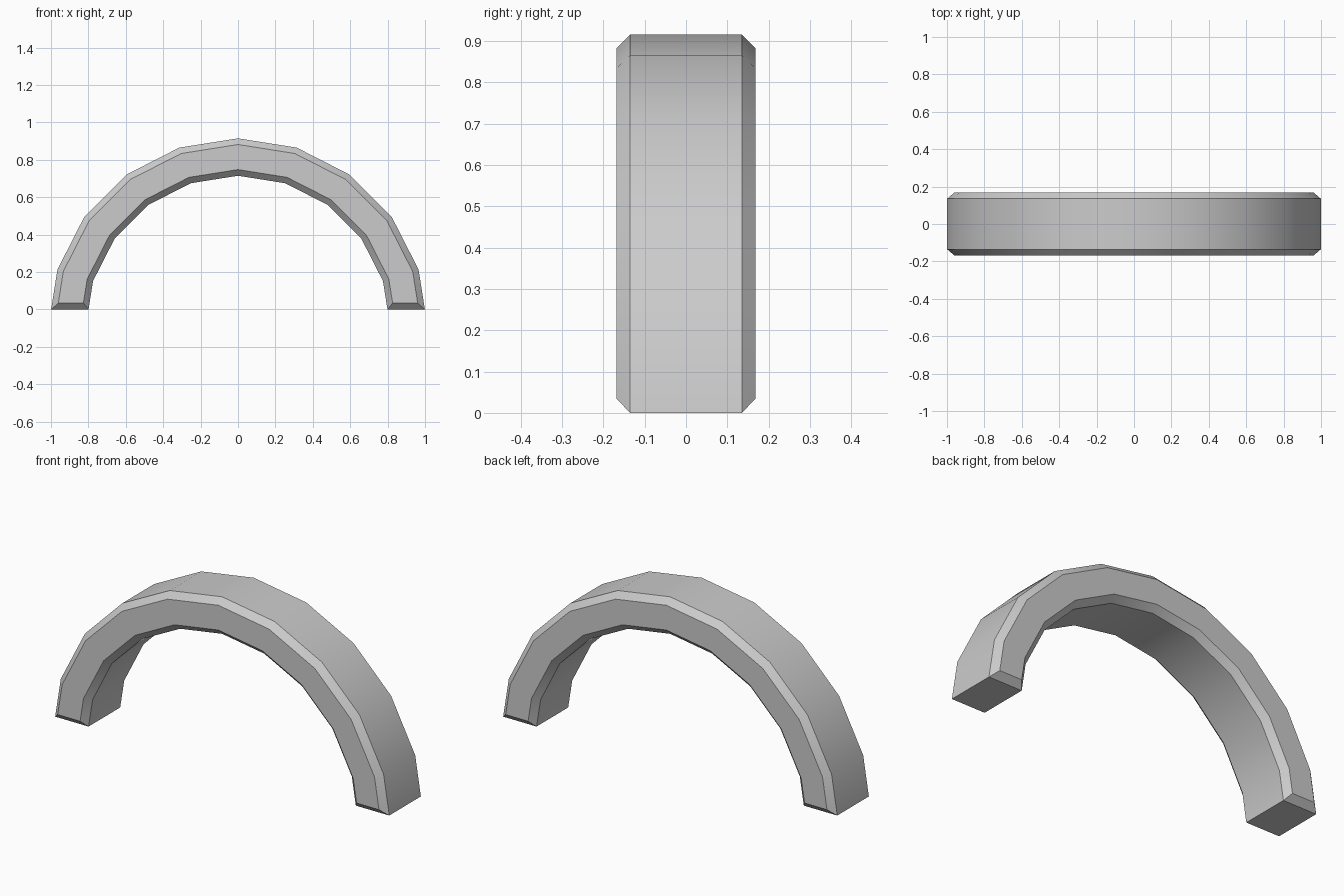
import bpy
import bmesh
from math import cos, sin, pi

if "Cube" in bpy.data.objects:
    bpy.data.objects.remove(bpy.data.objects["Cube"])

CENTRE_Z = -0.1      # the arch is a 20-sided ring, cut off at the floor
SIDES = 10


def ring_profile(radius, floor):
    """Half ring of a 20-sided polygon, cut at height floor."""
    pts = [(radius * cos(pi * i / SIDES), CENTRE_Z + radius * sin(pi * i / SIDES))
           for i in range(SIDES + 1)]
    (x0, z0), (x1, z1) = pts[0], pts[1]
    x = x0 + (x1 - x0) * (floor - z0) / (z1 - z0)
    pts[0], pts[-1] = (x, floor), (-x, floor)
    return pts


# Cross-section corners in order: radius, y, end height (bevelled corners)
section = [
    (1.015, -0.135, 0.0), (1.015, 0.135, 0.0),
    (0.982, 0.168, 0.034), (0.848, 0.168, 0.034),
    (0.815, 0.135, 0.0), (0.815, -0.135, 0.0),
    (0.848, -0.168, 0.034), (0.982, -0.168, 0.034),
]

# Arch body: bridge the profiles all the way around the section
bm = bmesh.new()
rails = [[bm.verts.new((x, y, z)) for x, z in ring_profile(r, floor)]
         for r, y, floor in section]
for a, b in zip(rails, rails[1:] + rails[:1]):
    for i in range(SIDES):
        bm.faces.new((a[i], b[i], b[i + 1], a[i + 1]))

# Feet: flat sole with a bevel at the front and back
for i in (0, SIDES):
    for corners in ((0, 1, 4, 5), (1, 2, 3, 4), (5, 6, 7, 0)):
        bm.faces.new([rails[k][i] for k in corners])

bmesh.ops.recalc_face_normals(bm, faces=bm.faces)
mesh = bpy.data.meshes.new("arch")
bm.to_mesh(mesh)
bm.free()
arch = bpy.data.objects.new("arch", mesh)
bpy.context.collection.objects.link(arch)

# Smooth along the curve, crisp at the bevels
bpy.context.view_layer.objects.active = arch
arch.select_set(True)
bpy.ops.object.shade_smooth_by_angle(angle=pi / 6)
